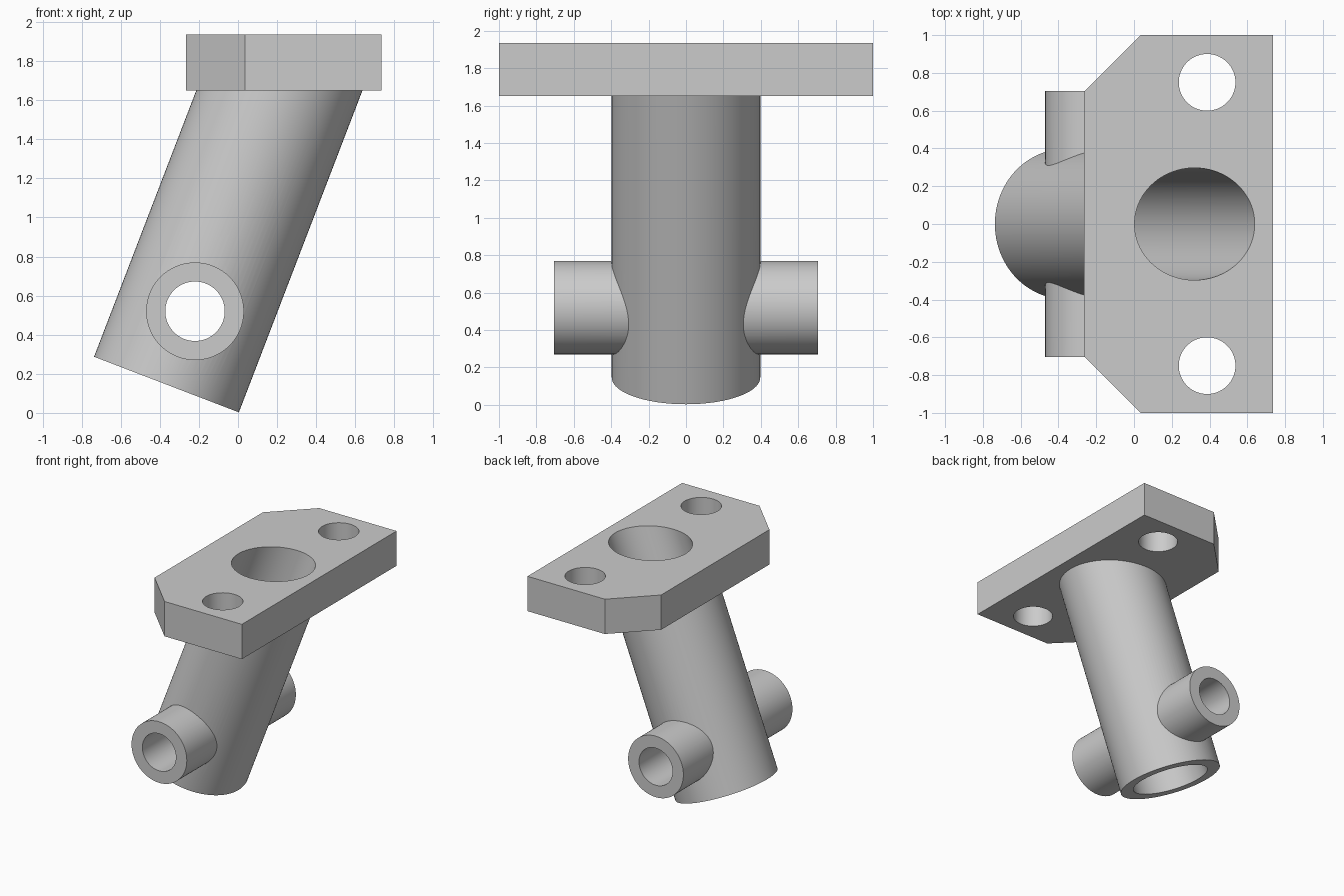
import bpy, bmesh, math
from mathutils import Matrix, Vector

default = bpy.data.objects.get("Cube")
if default:
    bpy.data.objects.remove(default, do_unlink=True)

TILT = math.radians(21)
AXIS = Vector((math.sin(TILT), 0, math.cos(TILT)))
FOOT = Vector((-0.366, 0, 0.145))      # centre of the tube's lower end
PIVOT = Vector((-0.22, 0, 0.52))       # centre of the cross tube
PLATE_BOTTOM, PLATE_TOP = 1.65, 1.935

grey = bpy.data.materials.new("plain grey")
grey.use_nodes = True
grey.diffuse_color = (0.6, 0.6, 0.6, 1)
grey.node_tree.nodes["Principled BSDF"].inputs["Base Color"].default_value = (0.6, 0.6, 0.6, 1)


def finish(name, bm):
    bmesh.ops.recalc_face_normals(bm, faces=bm.faces[:])
    mesh = bpy.data.meshes.new(name)
    bm.to_mesh(mesh)
    bm.free()
    mesh.materials.append(grey)
    obj = bpy.data.objects.new(name, mesh)
    bpy.context.collection.objects.link(obj)
    return obj


def cylinder(name, start, end, radius, level_top=None):
    """Closed cylinder; level_top trims the upper end to a horizontal plane."""
    bm = bmesh.new()
    span = end - start
    turn = span.to_track_quat("Z", "Y").to_matrix().to_4x4()
    bmesh.ops.create_cone(bm, cap_ends=True, segments=96, radius1=radius, radius2=radius,
                          depth=span.length,
                          matrix=Matrix.Translation((start + end) / 2) @ turn)
    if level_top is not None:
        for v in bm.verts:
            if (v.co - start).dot(span.normalized()) > span.length / 2:
                v.co += AXIS * (level_top - v.co.z) / AXIS.z
    return finish(name, bm)


def combine(target, tool, operation):
    mod = target.modifiers.new(operation.lower(), "BOOLEAN")
    mod.operation, mod.solver, mod.object = operation, "EXACT", tool
    bpy.context.view_layer.objects.active = target
    bpy.ops.object.modifier_apply(modifier=mod.name)
    bpy.data.objects.remove(tool, do_unlink=True)


# Mounting plate with two clipped corners
bm = bmesh.new()
outline = [(0.735, -1), (0.735, 1), (0.035, 1), (-0.265, 0.7), (-0.265, -0.7), (0.035, -1)]
base = bm.faces.new([bm.verts.new((x, y, PLATE_BOTTOM)) for x, y in outline])
raised = bmesh.ops.extrude_face_region(bm, geom=[base], use_keep_orig=True)["geom"]
bmesh.ops.translate(bm, vec=(0, 0, PLATE_TOP - PLATE_BOTTOM),
                    verts=[g for g in raised if isinstance(g, bmesh.types.BMVert)])
bracket = finish("angled_tube_bracket", bm)

# Slanted tube and cross tube join the plate
side = Vector((0, 0.705, 0))
combine(bracket, cylinder("slanted_tube", FOOT, FOOT + AXIS * 1.7, 0.397, 1.8), "UNION")
combine(bracket, cylinder("cross_tube", PIVOT - side, PIVOT + side, 0.25), "UNION")

# Bores through both tubes
combine(bracket, cylinder("main_bore", FOOT - AXIS * 0.3, FOOT + AXIS * 2.3, 0.297), "DIFFERENCE")
combine(bracket, cylinder("cross_bore", PIVOT - side * 1.3, PIVOT + side * 1.3, 0.152), "DIFFERENCE")

# Bolt holes at both ends of the plate
for y in (-0.75, 0.75):
    hole = cylinder("bolt_hole", Vector((0.387, y, 1.5)), Vector((0.387, y, 2.1)), 0.15)
    combine(bracket, hole, "DIFFERENCE")

bpy.ops.object.select_all(action="DESELECT")
bracket.select_set(True)
bpy.context.view_layer.objects.active = bracket
bpy.ops.object.shade_smooth_by_angle(angle=math.radians(30))
